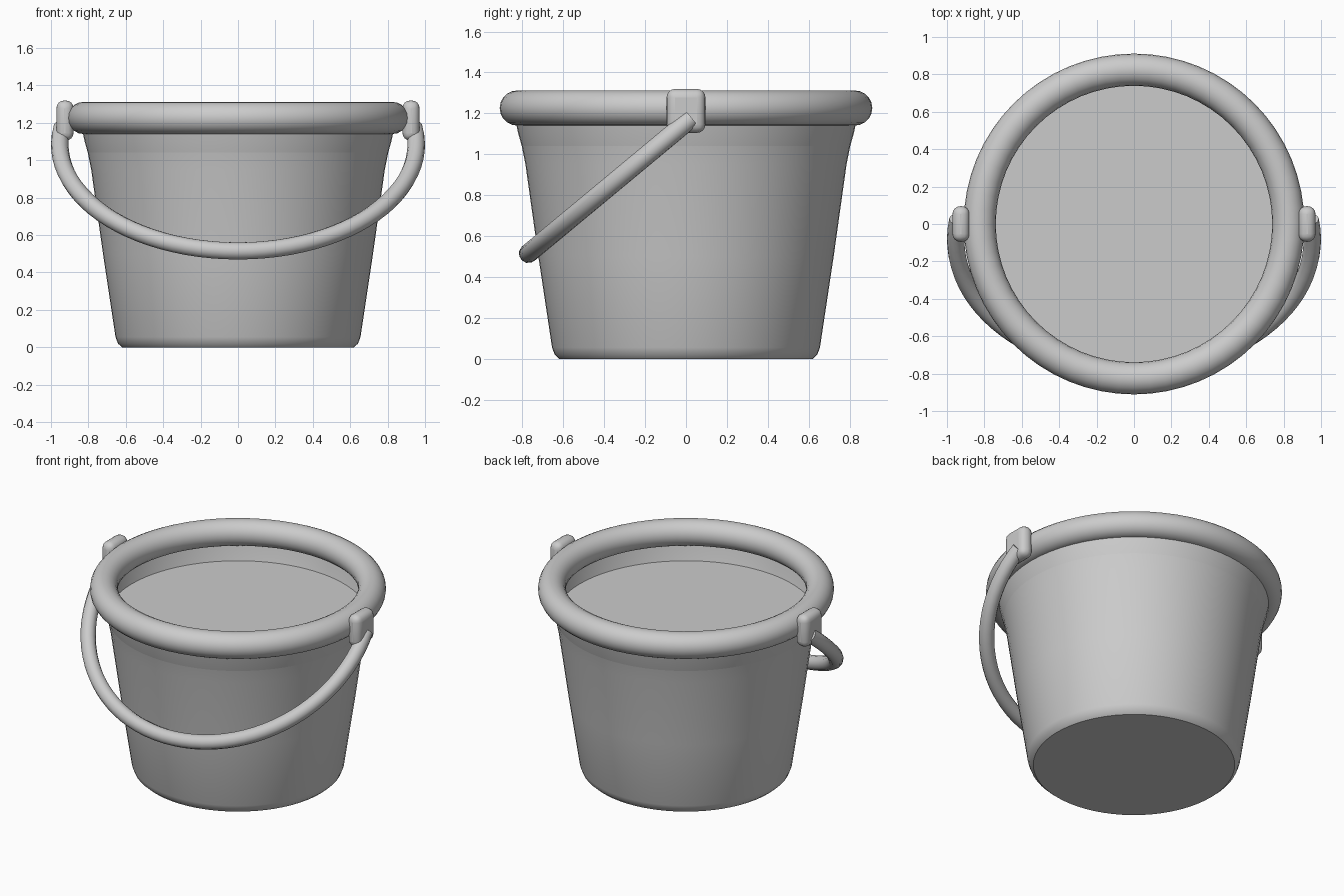
import bpy, bmesh
from math import sin, cos, pi, radians

if "Cube" in bpy.data.objects:
    bpy.data.objects.remove(bpy.data.objects["Cube"])

SIDES = 64


def finish(name, bm, angle=40):
    bmesh.ops.recalc_face_normals(bm, faces=bm.faces)
    mesh = bpy.data.meshes.new(name)
    bm.to_mesh(mesh)
    bm.free()
    obj = bpy.data.objects.new(name, mesh)
    bpy.context.collection.objects.link(obj)
    bpy.ops.object.select_all(action='DESELECT')
    obj.select_set(True)
    bpy.context.view_layer.objects.active = obj
    bpy.ops.object.shade_smooth_by_angle(angle=radians(angle))
    return obj


def lathe(name, profile, cap_rows=()):
    """Turn (radius, z) points around z; rows listed in cap_rows get a disc."""
    bm = bmesh.new()
    rows = [[bm.verts.new((r * cos(2 * pi * i / SIDES), r * sin(2 * pi * i / SIDES), z))
             for i in range(SIDES)] for r, z in profile]
    for a, b in zip(rows, rows[1:]):
        for i in range(SIDES):
            j = (i + 1) % SIDES
            bm.faces.new((a[i], a[j], b[j], b[i]))
    for k in cap_rows:
        bm.faces.new(rows[k])
    return finish(name, bm)


# Tapered bucket body, closed below and filled near the top
body = [(0.62, 0), (0.642, 0.02), (0.655, 0.055), (0.722, 0.5), (0.785, 0.95), (0.803, 1.04)]
lathe("bucket_body", body, cap_rows=(0, -1))

# Thin flared wall between the filling and the rim
lathe("bucket_collar", [(0.803, 1.04), (0.82, 1.10), (0.835, 1.17)])

# Thick rolled rim
bpy.ops.mesh.primitive_torus_add(major_radius=0.825, minor_radius=0.086, location=(0, 0, 1.226),
                                 major_segments=SIDES, minor_segments=20)
rim = bpy.context.object
rim.name = "rim"
bpy.ops.object.shade_smooth()

# Handle: elliptical arc hanging forward and down
curve = bpy.data.curves.new("handle", 'CURVE')
curve.dimensions = '3D'
curve.bevel_depth = 0.047
curve.bevel_resolution = 4
curve.use_fill_caps = True
spline = curve.splines.new('POLY')
count = 49
spline.points.add(count - 1)
for i, p in enumerate(spline.points):
    t = radians(-9 + 198 * i / (count - 1))
    s = sin(t)
    p.co = (0.953 * cos(t), -0.084 - 0.686 * s, 1.085 - 0.57 * s, 1)
spline.use_smooth = True
bpy.context.collection.objects.link(bpy.data.objects.new("handle", curve))

# Rounded lugs holding the handle on each side of the rim
for side, label in ((-1, "left"), (1, "right")):
    bm = bmesh.new()
    bmesh.ops.create_cube(bm, size=1)
    bmesh.ops.scale(bm, vec=(0.092, 0.19, 0.215), verts=bm.verts)
    lug = finish("handle_lug_" + label, bm, 60)
    lug.location = (0.925 * side, 0, 1.212)
    bevel = lug.modifiers.new("rounding", 'BEVEL')
    bevel.width = 0.042
    bevel.segments = 4
